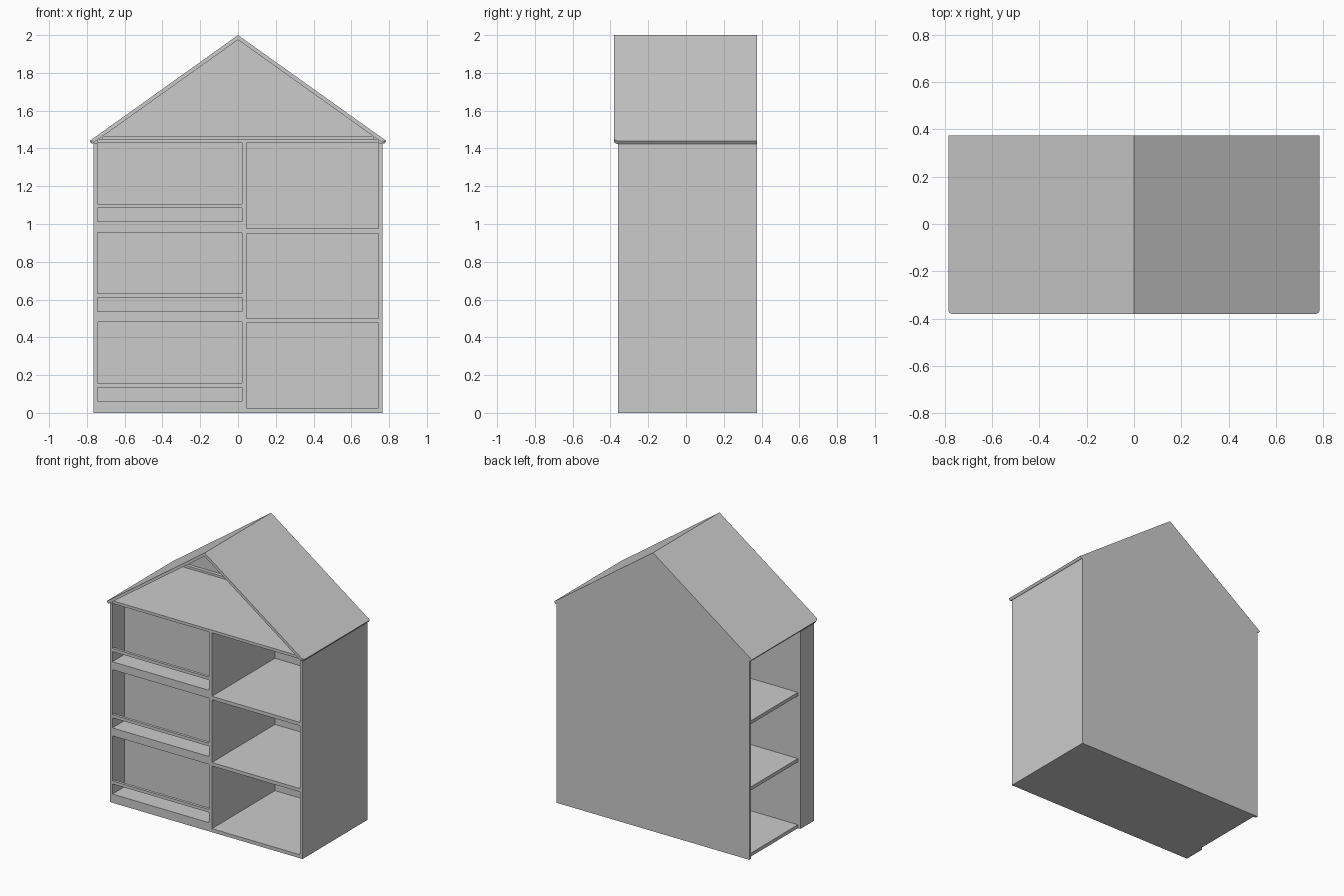
import bpy
import bmesh

cube = bpy.data.objects.get("Cube")
if cube:
    bpy.data.objects.remove(cube, do_unlink=True)

grey = bpy.data.materials.new("light_grey")
grey.use_nodes = True
grey.diffuse_color = (0.6, 0.6, 0.6, 1)
grey.node_tree.nodes["Principled BSDF"].inputs["Base Color"].default_value = (0.6, 0.6, 0.6, 1)


def prism(name, profile, y0, y1, round_edge=None):
    """Extrude an (x, z) outline from y0 to y1, optionally rounding chosen edges."""
    bm = bmesh.new()
    face = bm.faces.new([bm.verts.new((x, y0, z)) for x, z in profile])
    ext = bmesh.ops.extrude_face_region(bm, geom=[face])
    for v in ext["geom"]:
        if isinstance(v, bmesh.types.BMVert):
            v.co.y = y1
    bmesh.ops.recalc_face_normals(bm, faces=bm.faces)
    if round_edge:
        edges = [e for e in bm.edges if round_edge(e)]
        bmesh.ops.bevel(bm, geom=edges, offset=0.02, segments=4, profile=0.5, affect='EDGES')
    mesh = bpy.data.meshes.new(name)
    bm.to_mesh(mesh)
    bm.free()
    mesh.materials.append(grey)
    obj = bpy.data.objects.new(name, mesh)
    bpy.context.collection.objects.link(obj)
    return obj


def box(name, x0, x1, y0, y1, z0, z1):
    return prism(name, [(x0, z0), (x1, z0), (x1, z1), (x0, z1)], y0, y1)


T = 0.02                        # board thickness
OUT, INN = 0.765, 0.745         # side panel outer and inner faces
FRONT, BACK = -0.36, 0.375      # cabinet depth
BACK_IN = BACK - T
NICHE = -0.225                  # front face of the display niche backing
DIV0, DIV1 = 0.022, 0.045       # centre divider
TOP = 1.43
APEX, EAVE, EAVE_Z = 2.0, 0.785, 1.44

# Roof: a folded slab with rounded front eave corners
roof = [(0, APEX), (EAVE, EAVE_Z), (EAVE - 0.012, 1.424), (0, APEX - 0.025),
        (0.012 - EAVE, 1.424), (-EAVE, EAVE_Z)]
prism("roof", roof, -0.38, BACK, lambda e: all(
    abs(v.co.x) > 0.77 and v.co.y < -0.37 for v in e.verts))

# Gabled back wall
prism("back_wall", [(-OUT, 0), (OUT, 0), (OUT, TOP), (0, APEX - 0.024), (-OUT, TOP)],
      BACK_IN, BACK)

# Upright panels; the right-hand rear is open to the side
box("left_side_panel", INN, OUT, FRONT, BACK_IN, 0, TOP)
box("right_side_panel", -OUT, -INN, FRONT, NICHE + T, 0, TOP)
box("centre_divider", DIV0, DIV1, FRONT, BACK_IN, 0, TOP)
box("niche_backing", -INN, DIV0, NICHE, NICHE + T, 0, TOP)

# Attic floor and rear ledge
box("attic_floor", -INN, INN, FRONT, BACK_IN, TOP, TOP + T)
box("attic_ledge", -0.72, 0.72, BACK_IN - 0.025, BACK_IN, TOP + T, TOP + 0.036)

# Deep shelves on the left, side shelves on the right, display ledges and rails
for i in range(3):
    z = i * 0.475
    box(f"deep_shelf_{i + 1}", DIV1, INN, FRONT, BACK_IN, z, z + 0.025)
    box(f"side_shelf_{i + 1}", -INN, DIV0, NICHE + T, BACK_IN, z, z + 0.025)
    box(f"display_ledge_{i + 1}", -INN, DIV0, FRONT, NICHE, z if i == 0 else z + 0.005, z + 0.062)
    box(f"display_rail_{i + 1}", -INN, DIV0, FRONT, FRONT + T, z + 0.135, z + 0.157)
